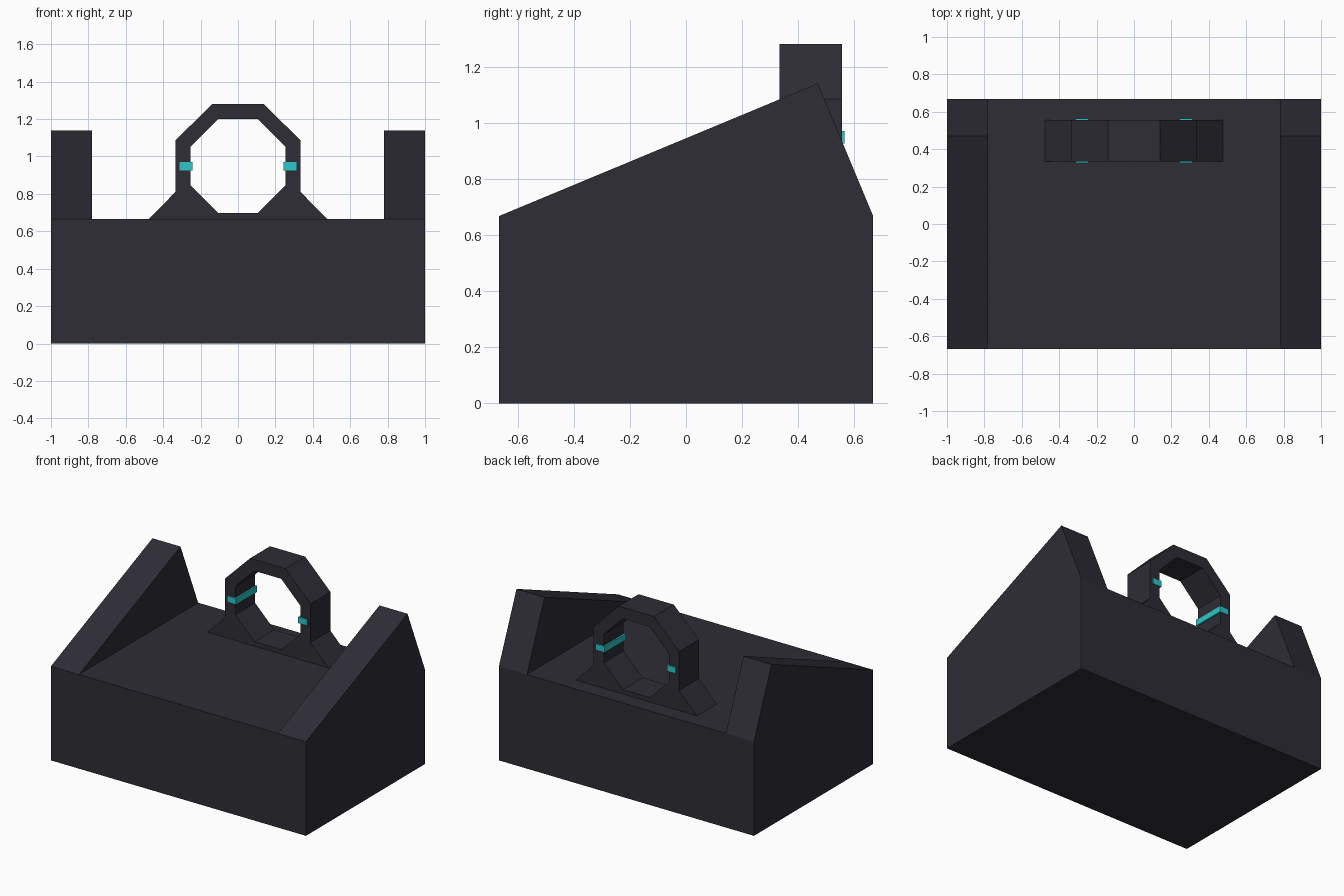
import bpy, bmesh

if "Cube" in bpy.data.objects:
    bpy.data.objects.remove(bpy.data.objects["Cube"])


def material(name, color):
    m = bpy.data.materials.new(name)
    m.diffuse_color = (*color, 1.0)
    m.use_nodes = True
    m.node_tree.nodes["Principled BSDF"].inputs["Base Color"].default_value = m.diffuse_color
    return m


DARK = material("dark slate", (0.027, 0.026, 0.036))
TEAL = material("glowing teal", (0.027, 0.56, 0.58))


def make_object(name, bm, mat):
    bmesh.ops.recalc_face_normals(bm, faces=bm.faces)
    mesh = bpy.data.meshes.new(name)
    bm.to_mesh(mesh)
    bm.free()
    mesh.materials.append(mat)
    obj = bpy.data.objects.new(name, mesh)
    bpy.context.collection.objects.link(obj)
    return obj


# Base block with a peaked wall on each side, swept across four x stations
HALF, INNER = 1.0, 0.78
profile = [(-0.667, 0), (-0.667, 0.667), (0.47, 1.14), (0.667, 0.667), (0.667, 0)]
bm = bmesh.new()
outer_l, inner_l, inner_r, outer_r = range(4)
st = []
for x in (-HALF, -INNER, INNER, HALF):
    full = abs(x) == HALF
    st.append([bm.verts.new((x, y, z)) if full or z > 0 else None for y, z in profile])
bm.faces.new(st[outer_l])
bm.faces.new(st[outer_r])
for a, b in ((outer_l, inner_l), (inner_r, outer_r)):      # wall slopes
    for i in (1, 2):
        bm.faces.new((st[a][i], st[b][i], st[b][i + 1], st[a][i + 1]))
for s in (inner_l, inner_r):                               # inner wall sides
    bm.faces.new(st[s][1:4])
bm.faces.new((st[1][1], st[2][1], st[2][3], st[1][3]))     # floor
bm.faces.new([s[1] for s in st] + [st[3][0], st[0][0]])    # front
bm.faces.new([s[3] for s in st] + [st[3][4], st[0][4]])    # back
bm.faces.new((st[0][0], st[3][0], st[3][4], st[0][4]))     # underside
make_object("base_with_side_walls", bm, DARK)

# Octagonal ring with flared feet
Y0, Y1 = 0.334, 0.556
outer = [(0.475, 0.667), (0.335, 0.81), (0.335, 1.085), (0.138, 1.281)]
inner = [(0.105, 0.698), (0.255, 0.848), (0.255, 1.05), (0.105, 1.2)]


def mirrored(pts):
    return pts + [(-x, z) for x, z in reversed(pts)]


bm = bmesh.new()
of, ob, nf, nb = [[bm.verts.new((x, y, z)) for x, z in mirrored(pts)]
                  for pts in (outer, inner) for y in (Y0, Y1)]
for i in range(8):
    j = (i + 1) % 8
    pairs = [(of, nf), (ob, nb), (nf, nb)]
    if i < 7:                                              # foot rests on the floor
        pairs.append((of, ob))
    for a, b in pairs:
        bm.faces.new((a[i], a[j], b[j], b[i]))
make_object("octagonal_ring", bm, DARK)

# Teal bands through both uprights of the ring
for side, label in ((-1, "left"), (1, "right")):
    bm = bmesh.new()
    bmesh.ops.create_cube(bm, size=1)
    for v in bm.verts:
        v.co = (side * 0.279 + v.co.x * 0.07, 0.445 + v.co.y * 0.238, 0.948 + v.co.z * 0.044)
    make_object(label + "_light_band", bm, TEAL)
